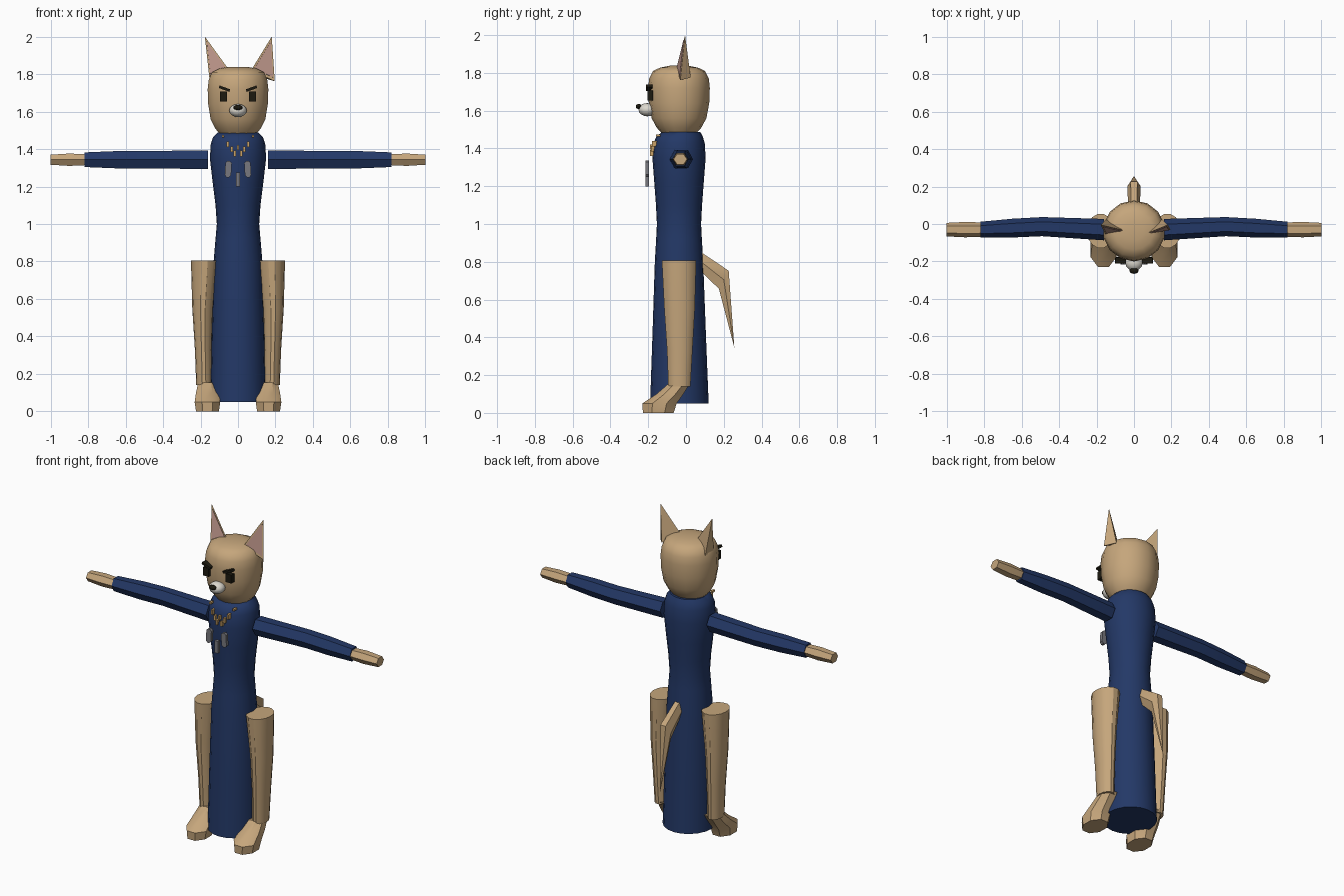
import bpy, bmesh, math
from mathutils import Vector, Matrix

cube = bpy.data.objects.get("Cube")
if cube:
    bpy.data.objects.remove(cube, do_unlink=True)


def material(name, r, g, b):
    m = bpy.data.materials.new(name)
    m.use_nodes = True
    m.diffuse_color = (r, g, b, 1)
    bsdf = next(n for n in m.node_tree.nodes if n.type == 'BSDF_PRINCIPLED')
    bsdf.inputs["Base Color"].default_value = (r, g, b, 1)
    return m


FUR = material("tan fur", 0.56, 0.38, 0.2)
NAVY = material("navy cloth", 0.017, 0.04, 0.135)
PINK = material("inner ear pink", 0.5, 0.3, 0.25)
WHITE = material("muzzle white", 0.72, 0.69, 0.62)
BLACK = material("near black", 0.012, 0.01, 0.005)
GREY = material("grey metal", 0.19, 0.19, 0.21)
GOLD = material("gold bead", 0.6, 0.37, 0.14)
X, Y, Z = Vector((1, 0, 0)), Vector((0, 1, 0)), Vector((0, 0, 1))


def finish(name, bm, mat, angle=30):
    bmesh.ops.recalc_face_normals(bm, faces=bm.faces)
    me = bpy.data.meshes.new(name)
    bm.to_mesh(me)
    bm.free()
    me.materials.append(mat)
    ob = bpy.data.objects.new(name, me)
    bpy.context.collection.objects.link(ob)
    bpy.ops.object.select_all(action='DESELECT')
    ob.select_set(True)
    bpy.context.view_layer.objects.active = ob
    bpy.ops.object.shade_smooth_by_angle(angle=math.radians(angle))
    return ob


def loft(name, rings, sides, mat, phase=0.0, angle=30):
    """Skin through elliptical rings given as (centre, u axis, v axis)."""
    bm = bmesh.new()
    loops = []
    for c, u, v in rings:
        turns = [2 * math.pi * (i + phase) / sides for i in range(sides)]
        loops.append([bm.verts.new(Vector(c) + u * math.cos(t) + v * math.sin(t)) for t in turns])
    for a, b in zip(loops, loops[1:]):
        for i in range(sides):
            j = (i + 1) % sides
            bm.faces.new((a[i], a[j], b[j], b[i]))
    bm.faces.new(loops[0])
    bm.faces.new(loops[-1])
    bmesh.ops.remove_doubles(bm, verts=bm.verts, dist=0.0005)
    return finish(name, bm, mat, angle)


def upright(x, table):
    """Horizontal rings from rows of (z, y centre, x radius, y radius)."""
    return [((x, y, z), X * rx, Y * ry) for z, y, rx, ry in table]


def box(name, loc, size, mat, tilt=0.0, bevel=0.0):
    bm = bmesh.new()
    bmesh.ops.create_cube(bm, size=1)
    bmesh.ops.scale(bm, vec=size, verts=bm.verts)
    if bevel:
        edges = [e for e in bm.edges if abs((e.verts[0].co - e.verts[1].co).y) > 0.001]
        bmesh.ops.bevel(bm, geom=edges, offset=bevel, segments=1, affect='EDGES')
    turn = Matrix.Translation(loc) @ Matrix.Rotation(tilt, 4, 'Y')
    bmesh.ops.transform(bm, matrix=turn, verts=bm.verts)
    return finish(name, bm, mat)


def ball(name, loc, size, mat, segs=12):
    bm = bmesh.new()
    bmesh.ops.create_uvsphere(bm, u_segments=segs, v_segments=8, radius=1)
    bmesh.ops.transform(bm, matrix=Matrix.LocRotScale(loc, None, size), verts=bm.verts)
    return finish(name, bm, mat, 50)


# Long robe with waist and rounded shoulders
loft("robe", upright(0, [
    (0.05, -0.035, 0.15, 0.155), (0.4, -0.036, 0.142, 0.142), (0.8, -0.037, 0.13, 0.128),
    (0.92, -0.037, 0.12, 0.121), (1.0, -0.037, 0.113, 0.117), (1.1, -0.037, 0.12, 0.122),
    (1.22, -0.037, 0.135, 0.131), (1.35, -0.037, 0.15, 0.141), (1.43, -0.036, 0.145, 0.135),
    (1.465, -0.034, 0.132, 0.122), (1.488, -0.025, 0.108, 0.1)]), 20, NAVY, angle=40)

# Head, rounded below and flattened on top
loft("head", upright(0, [
    (1.475, -0.037, 0.095, 0.085), (1.51, -0.037, 0.125, 0.118), (1.56, -0.037, 0.15, 0.145),
    (1.64, -0.037, 0.163, 0.16), (1.72, -0.037, 0.166, 0.163), (1.77, -0.037, 0.16, 0.158),
    (1.81, -0.037, 0.142, 0.138), (1.828, -0.037, 0.105, 0.1), (1.838, -0.037, 0.055, 0.05)]),
    14, FUR, phase=0.5, angle=45)

# Muzzle and nose
ball("muzzle", (0, -0.205, 1.605), (0.047, 0.046, 0.035), WHITE)
ball("nose", (0, -0.25, 1.622), (0.025, 0.016, 0.014), BLACK, 8)


# Ears: three-sided spikes with a pink plate on the front face
def ear(label, tip, outer, inner, back):
    bm = bmesh.new()
    t, o, i, b = [bm.verts.new(p) for p in (tip, outer, inner, back)]
    for f in ((t, o, i), (t, i, b), (t, b, o), (o, b, i)):
        bm.faces.new(f)
    finish(label + "_ear", bm, FUR)
    t, o, i = Vector(tip), Vector(outer), Vector(inner)
    n = (o - t).cross(i - t).normalized()
    if n.y > 0:
        n = -n
    mid = (t + o + i) / 3
    bm = bmesh.new()
    front = [bm.verts.new(mid + (p - mid) * 0.8 + n * 0.004) for p in (t, o, i)]
    rear = [bm.verts.new(v.co - n * 0.005) for v in front]
    bm.faces.new(front)
    bm.faces.new(rear)
    for k in range(3):
        j = (k + 1) % 3
        bm.faces.new((front[k], front[j], rear[j], rear[k]))
    finish(label + "_ear_lining", bm, PINK)


ear("left", (0.18, -0.005, 2.0), (0.196, -0.03, 1.762), (0.07, -0.05, 1.82), (0.15, 0.025, 1.775))
ear("right", (-0.177, -0.005, 2.0), (-0.152, -0.055, 1.772), (-0.05, -0.035, 1.825), (-0.15, 0.025, 1.775))

for side, s in (("left", 1), ("right", -1)):
    # Eyes and frowning brows
    box(side + "_eye", (s * 0.078, -0.19, 1.68), (0.038, 0.03, 0.052), BLACK)
    box(side + "_brow", (s * 0.072, -0.195, 1.722), (0.06, 0.034, 0.014), BLACK, tilt=-s * 0.35)

    # Six-sided sleeve and hand
    def arm(table):
        return [((s * x, y, 1.343), Y * ry, Z * rz) for x, y, ry, rz in table]
    loft(side + "_sleeve", arm([(0.16, -0.03, 0.057, 0.057), (0.49, -0.014, 0.051, 0.054),
                                (0.65, -0.022, 0.05, 0.053), (0.82, -0.03, 0.042, 0.045)]), 6, NAVY)
    loft(side + "_hand", arm([(0.8, -0.03, 0.038, 0.033), (0.9, -0.03, 0.041, 0.038),
                              (1.0, -0.03, 0.036, 0.031)]), 6, FUR)

    # Open-hipped legs, tapering to the ankle
    loft(side + "_leg", [((s * x, y, z), X * rx, Y * ry) for x, y, z, rx, ry in (
        (0.178, -0.037, 0.806, 0.073, 0.093), (0.188, -0.034, 0.55, 0.056, 0.083),
        (0.185, -0.033, 0.33, 0.045, 0.069), (0.181, -0.035, 0.14, 0.042, 0.06))], 14, FUR)
    # Forward-leaning feet
    loft(side + "_foot", upright(s * 0.163, [
        (0, -0.147, 0.066, 0.088), (0.05, -0.14, 0.074, 0.098),
        (0.1, -0.085, 0.066, 0.077), (0.155, -0.036, 0.053, 0.061)]), 8, FUR, phase=0.5, angle=35)

    # Beads along the neckline
    for x, y, z in ((0.08, -0.147, 1.468), (0.055, -0.166, 1.425), (0.033, -0.172, 1.398), (0.017, -0.177, 1.376)):
        box(side + "_bead", (s * x, y, z), (0.013, 0.026, 0.012 if z > 1.45 else 0.03), GOLD)
    # Outer chest pendants
    box(side + "_pendant", (s * 0.052, -0.205, 1.293), (0.034, 0.02, 0.088), GREY, tilt=-s * 0.06, bevel=0.011)

box("middle_bead", (0, -0.178, 1.408), (0.012, 0.024, 0.026), GOLD)
box("middle_pendant", (0, -0.205, 1.237), (0.024, 0.02, 0.076), GREY)

# Tail, bent downward to a point
loft("tail", [((0, 0.08, 0.8), X * 0.03, Vector((0, 0.005, 0.055))),
              ((0, 0.2, 0.705), X * 0.036, Vector((0, 0.03, 0.055))),
              ((0, 0.256, 0.345), X * 0.0001, Y * 0.0001)], 6, FUR)
